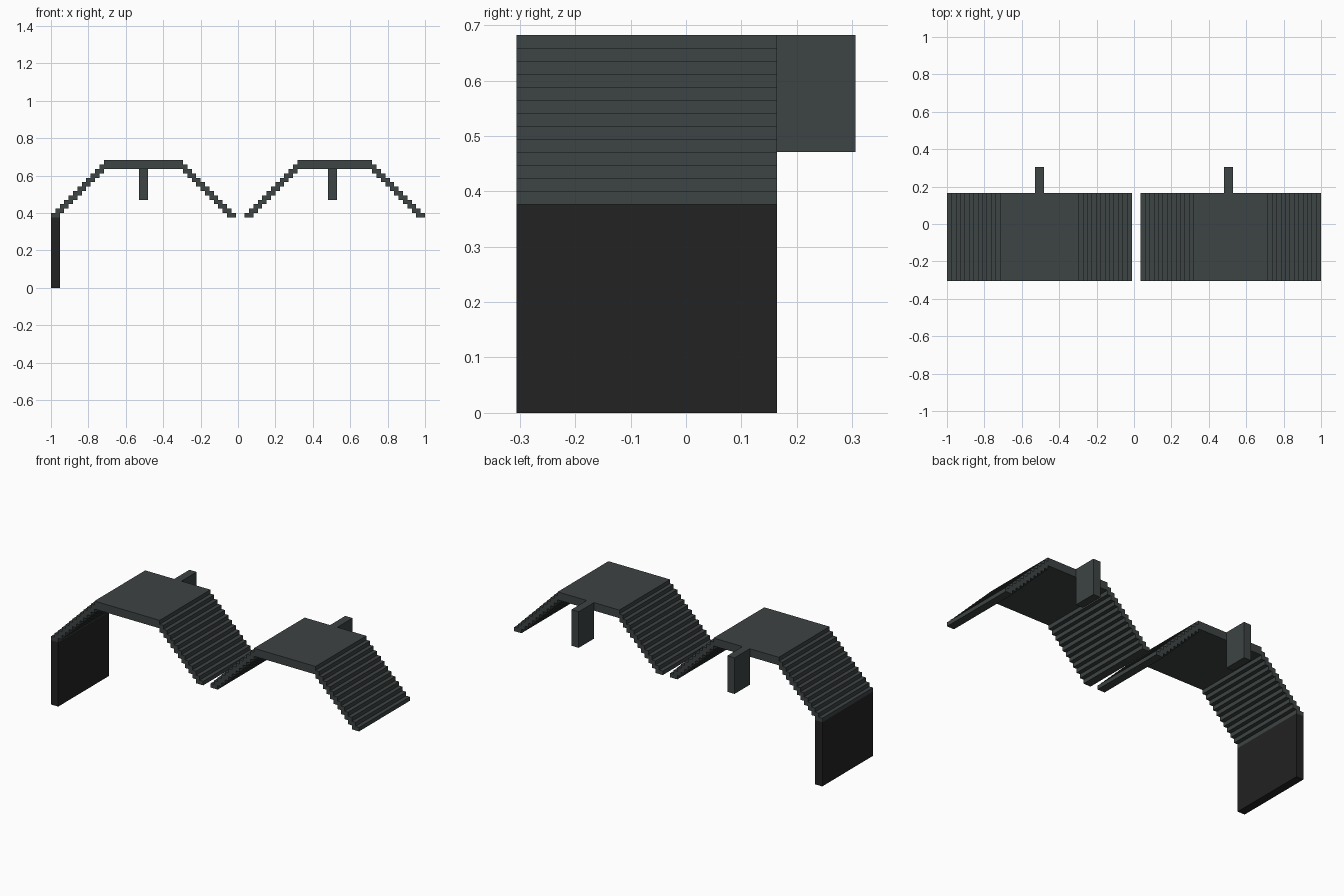
import bpy, bmesh

if "Cube" in bpy.data.objects:
    bpy.data.objects.remove(bpy.data.objects["Cube"])

U = 2 / 85            # the model sits on a regular grid: 85 units long
X0, Y0 = -1.0, -13 * U
DEPTH = 20            # depth of walkway in grid units
STEPS = 12


def material(name, rgb):
    m = bpy.data.materials.new(name)
    m.diffuse_color = (*rgb, 1)
    m.use_nodes = True
    m.node_tree.nodes["Principled BSDF"].inputs["Base Color"].default_value = m.diffuse_color
    return m


GREY = material("dark slate grey", (0.047, 0.056, 0.056))
BLACK = material("near black", (0.016, 0.016, 0.016))


def extrude_profile(name, pts, y0, y1, mat):
    """Extrude an xz outline (grid units) from y0 to y1."""
    bm = bmesh.new()
    verts = [bm.verts.new((X0 + x * U, Y0 + y0 * U, z * U)) for x, z in pts]
    face = bm.faces.new(verts)
    ext = bmesh.ops.extrude_face_region(bm, geom=[face])
    moved = [g for g in ext["geom"] if isinstance(g, bmesh.types.BMVert)]
    bmesh.ops.translate(bm, verts=moved, vec=(0, (y1 - y0) * U, 0))
    bmesh.ops.recalc_face_normals(bm, faces=bm.faces)
    me = bpy.data.meshes.new(name)
    bm.to_mesh(me)
    bm.free()
    me.materials.append(mat)
    ob = bpy.data.objects.new(name, me)
    bpy.context.collection.objects.link(ob)
    return ob


def box(name, x0, x1, y0, y1, z0, z1, mat):
    return extrude_profile(name, [(x0, z0), (x1, z0), (x1, z1), (x0, z1)], y0, y1, mat)


def stairs(name, edge, side):
    """Thin stepped flight going down and away from a platform edge."""
    pts = [(0, 28)]
    for i in range(1, STEPS + 1):          # treads on top
        pts += [(i, 29 - i), (i, 28 - i)]
    for i in range(STEPS, 2, -1):          # stepped underside
        pts += [(i - 2, 28 - i), (i - 2, 29 - i)]
    pts.append((0, 26))
    extrude_profile(name, [(edge + side * x, z) for x, z in pts], 0, DEPTH, GREY)


# Two raised platforms, each with two flights and a rear bracket
for label, left, right, peg in (("left", 12, 30, 20), ("right", 56, 73, 63)):
    box(f"{label}_platform", left, right, 0, DEPTH, 27, 29, GREY)
    stairs(f"{label}_platform_west_stairs", left, -1)
    stairs(f"{label}_platform_east_stairs", right, 1)
    box(f"{label}_rear_bracket", peg, peg + 2, DEPTH, 26, 20, 29, GREY)

# Black support wall below the outer left flight
box("support_wall", 0, 2, 0, DEPTH, 0, 16, BLACK)
